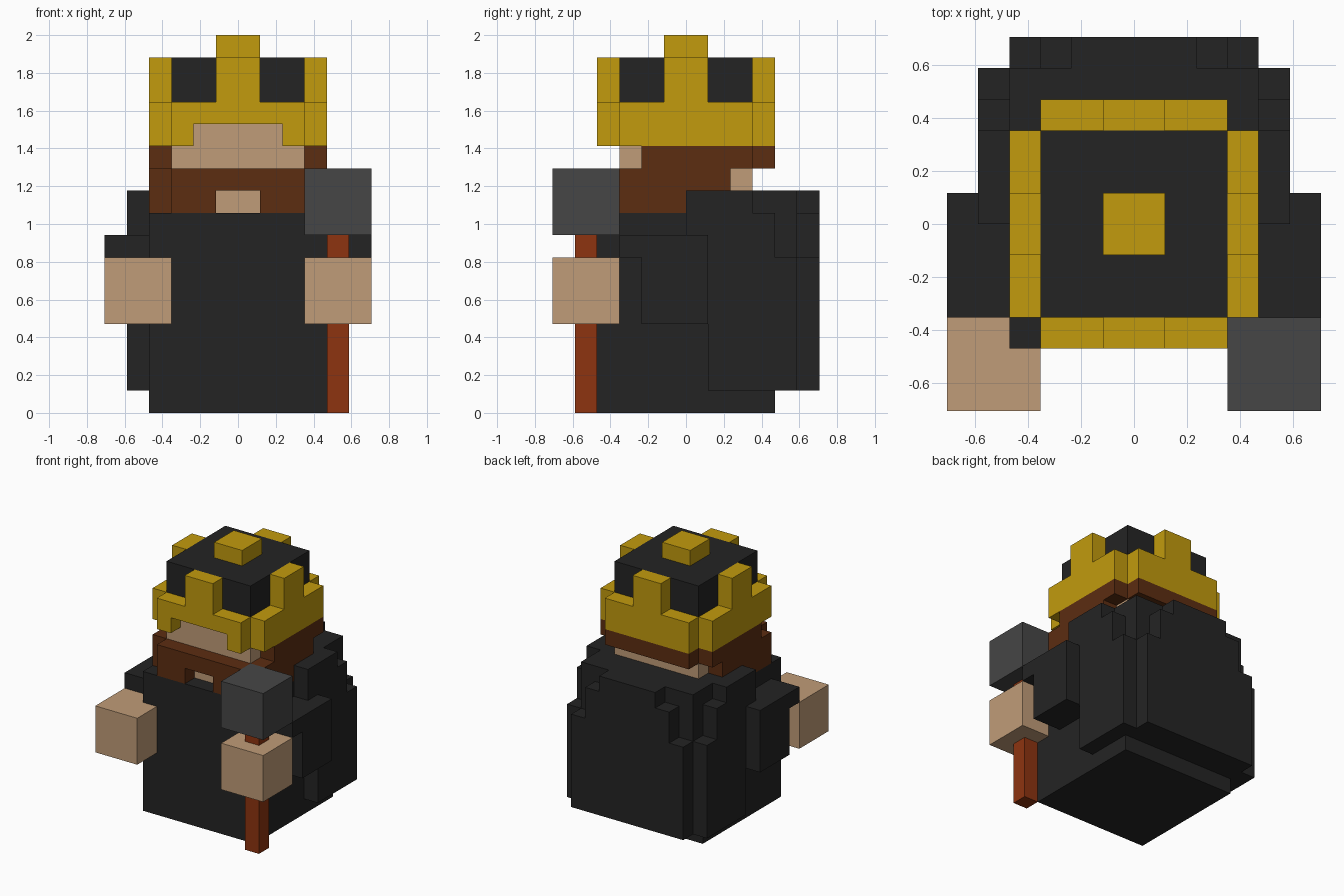
import bpy, bmesh

cube = bpy.data.objects.get("Cube")
if cube:
    bpy.data.objects.remove(cube, do_unlink=True)

U = 2 / 17  # one block


def material(name, rgb):
    lin = [((c / 255 + 0.055) / 1.055) ** 2.4 if c > 10 else c / 255 / 12.92 for c in rgb] + [1]
    m = bpy.data.materials.new(name)
    m.use_nodes = True
    m.diffuse_color = lin
    b = m.node_tree.nodes["Principled BSDF"]
    b.inputs["Base Color"].default_value = lin
    b.inputs["Roughness"].default_value = 0.9
    return m


black = material("black cloth", (36, 36, 36))
gold = material("gold", (194, 155, 13))
skin = material("skin", (192, 156, 120))
brown = material("brown hair", (92, 45, 17))
wood = material("red wood", (141, 52, 16))
steel = material("grey steel", (70, 70, 70))


def mirror(boxes):
    """Add the copy of each box on the other side of x = 0."""
    return boxes + [(-b[1], -b[0], *b[2:]) for b in boxes]


def part(name, mat, boxes):
    """One object from boxes given as x0, x1, y0, y1, z0, z1 in blocks."""
    bm = bmesh.new()
    for x0, x1, y0, y1, z0, z1 in boxes:
        vs = bmesh.ops.create_cube(bm, size=1)["verts"]
        bmesh.ops.scale(bm, verts=vs, vec=((x1 - x0) * U, (y1 - y0) * U, (z1 - z0) * U))
        bmesh.ops.translate(bm, verts=vs, vec=((x0 + x1) / 2 * U, (y0 + y1) / 2 * U, (z0 + z1) / 2 * U))
    me = bpy.data.meshes.new(name)
    bm.to_mesh(me)
    bm.free()
    me.materials.append(mat)
    ob = bpy.data.objects.new(name, me)
    bpy.context.collection.objects.link(ob)


# Robe and the cloak wrapped around its back
part("robe", black, [(-4, 4, -4, 4, 0, 9)])
part("cloak", black,
     [(-4, 4, 0, 4, 9, 10), (-4, 4, 4, 5, 1, 10), (-2, 2, 5, 6, 1, 10)]
     + mirror([(2, 3, 5, 6, 1, 9), (3, 4, 5, 6, 1, 7),       # stepped back corners
               (4, 5, 1, 3, 1, 10), (4, 5, 0, 1, 8, 10),     # sides and shoulders
               (4, 5, 3, 4, 1, 9), (4, 5, 4, 5, 1, 7)]))

# Sleeves with an overhanging top, and fists
part("sleeves", black, mirror([(4, 6, -3, 1, 7, 8), (4, 6, -2, 1, 4, 7)]))
part("fists", skin, mirror([(3, 6, -6, -3, 4, 7)]))

# Hammer in the left hand
part("hammer_handle", wood, [(4, 5, -5, -4, 0, 8)])
part("hammer_head", steel, [(3, 6, -6, -3, 8, 11)])

# Head, beard with a mouth gap, and hair
part("head", skin, [(-3, 3, -3, 3, 9, 14)])
part("beard", brown, [(-3, 3, -4, -3, 10, 11)]
     + mirror([(1, 3, -4, -3, 9, 10), (3, 4, -3, 0, 9, 10), (3, 4, -3, 2, 10, 11)]))
part("hair", brown, [(-3, 3, 3, 4, 11, 12)] + mirror([(3, 4, -2, 3, 11, 12)]))

# Cap and crown
part("cap", black, [(-3, 3, -3, 3, 14, 16)])
part("cap_knob", gold, [(-1, 1, -1, 1, 16, 17)])
part("crown", gold,
     [(-3, 3, -4, -3, 13, 14), (-3, 3, 3, 4, 12, 14),
      (-1, 1, -4, -3, 14, 16), (-1, 1, 3, 4, 14, 16)]
     + mirror([(2, 3, -4, -3, 12, 13), (3, 4, -3, 3, 12, 14), (3, 4, -1, 1, 14, 16)]))
